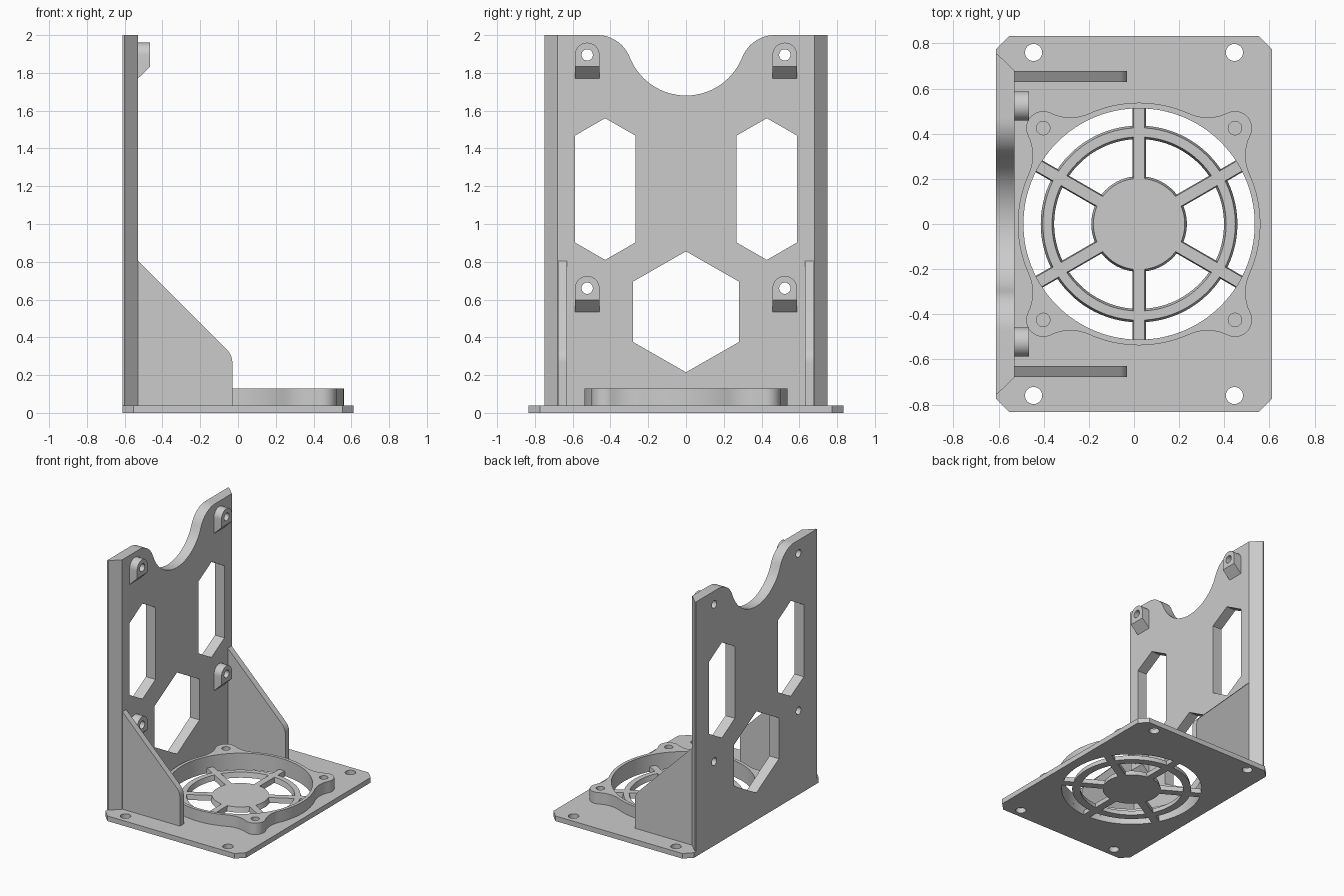
import bpy
import bmesh
from math import sin, cos, pi, radians, atan2, acos, hypot

if "Cube" in bpy.data.objects:
    bpy.data.objects.remove(bpy.data.objects["Cube"], do_unlink=True)

grey = bpy.data.materials.new("light_grey_plastic")
grey.use_nodes = True
GREY = (0.6, 0.6, 0.6, 1)
grey.diffuse_color = GREY
grey.node_tree.nodes["Principled BSDF"].inputs["Base Color"].default_value = GREY


def arc(cx, cy, r, a0, a1, n=16):
    """Points along an arc, angles in radians."""
    return [(cx + r * cos(a0 + (a1 - a0) * i / n), cy + r * sin(a0 + (a1 - a0) * i / n))
            for i in range(n + 1)]


def circle(cx, cy, r, n=32):
    return arc(cx, cy, r, 0, 2 * pi, n)[:-1]


def loft(name, axis, sections):
    """Solid through matching 2D outlines placed at positions along an axis."""
    place = {"x": lambda p, t: (t, p[0], p[1]),
             "y": lambda p, t: (p[0], t, p[1]),
             "z": lambda p, t: (p[0], p[1], t)}[axis]
    bm = bmesh.new()
    loops = [[bm.verts.new(place(p, t)) for p in pts] for t, pts in sections]
    bm.faces.new(loops[0])
    bm.faces.new(loops[-1])
    n = len(loops[0])
    for a, b in zip(loops, loops[1:]):
        for i in range(n):
            j = (i + 1) % n
            bm.faces.new((a[i], a[j], b[j], b[i]))
    bmesh.ops.recalc_face_normals(bm, faces=bm.faces)
    mesh = bpy.data.meshes.new(name)
    bm.to_mesh(mesh)
    bm.free()
    mesh.materials.append(grey)
    ob = bpy.data.objects.new(name, mesh)
    bpy.context.collection.objects.link(ob)
    return ob


def prism(name, axis, lo, hi, pts):
    return loft(name, axis, [(lo, pts), (hi, pts)])


def cut(ob, cutters):
    """Subtract the cutters, bake the result and remove them."""
    for c in cutters:
        c.hide_render = True
        mod = ob.modifiers.new("cut", "BOOLEAN")
        mod.operation = "DIFFERENCE"
        mod.solver = "EXACT"
        mod.object = c
    graph = bpy.context.evaluated_depsgraph_get()
    mesh = bpy.data.meshes.new_from_object(ob.evaluated_get(graph))
    ob.modifiers.clear()
    ob.data = mesh
    for c in cutters:
        bpy.data.objects.remove(c, do_unlink=True)


parts = []
FX = 0.0225          # fan centre
HOLE = 0.5125        # fan opening radius
BASE = 0.04          # base thickness
BACK, FACE = -0.612, -0.53

# Base plate with clipped corners
X, Y, C = 0.612, 0.833, 0.06
base = prism("base_plate", "z", 0, BASE,
             [(-X + C, -Y), (X - C, -Y), (X, -Y + C), (X, Y - C),
              (X - C, Y), (-X + C, Y), (-X, Y - C), (-X, -Y + C)])


def sector(r0, r1, w, k):
    """Opening between two neighbouring spokes of half width w."""
    mid = radians(60 * k)
    a0, a1 = pi / 6 - math_asin(w / r0), pi / 6 - math_asin(w / r1)
    pts = arc(0, 0, r1, mid - a1, mid + a1, 20) + arc(0, 0, r0, mid + a0, mid - a0, 20)
    return [(FX + x, y) for x, y in pts]


def math_asin(v):
    return pi / 2 - acos(v)


# Fan grille openings, slightly tapered, and the screw holes
E = 0.01
cutters = [prism("hole", "z", -0.1, 0.1, circle(sx * 0.445, sy * 0.76, 0.038))
           for sx in (-1, 1) for sy in (-1, 1)]
for k in range(6):
    cutters.append(loft("gap", "z", [
        (-0.001, sector(0.212, 0.376, 0.03, k)), (BASE + 0.001, sector(0.212 - E, 0.376 + E, 0.03 - E / 2, k))]))
    cutters.append(loft("gap", "z", [
        (-0.001, sector(0.436, HOLE, 0.03, k)), (BASE + 0.001, sector(0.436 - E, HOLE, 0.03 - E / 2, k))]))
cut(base, cutters)
parts.append(base)

# Fan frame: round body blended into four screw ears
R, EAR, FIL, POS = 0.5375, 0.075, 0.2, 0.425
D = POS * 2 ** 0.5
da = acos(((R + FIL) ** 2 + D ** 2 - (EAR + FIL) ** 2) / (2 * (R + FIL) * D))
outline = []
for q in range(4):
    m = pi / 4 + q * pi / 2
    ex, ey = D * cos(m), D * sin(m)
    f0 = ((R + FIL) * cos(m - da), (R + FIL) * sin(m - da))
    f1 = ((R + FIL) * cos(m + da), (R + FIL) * sin(m + da))
    e0 = atan2(f0[1] - ey, f0[0] - ex)
    e1 = atan2(f1[1] - ey, f1[0] - ex)
    e1 += 2 * pi if e1 < e0 else 0
    turn = (m - da + pi) - (e0 + pi)
    turn = (turn + pi) % (2 * pi) - pi
    start = m - da + pi
    end = start - turn
    outline += arc(*f0, FIL, start, end, 8)
    outline += arc(ex, ey, EAR, e0, e1, 14)
    outline += arc(*f1, FIL, e1 + pi, e1 + pi - turn, 8)
    outline += arc(0, 0, R, m + da, m + pi / 2 - da, 16)[1:-1]
frame = prism("fan_frame", "z", BASE, 0.13, [(FX + x, y) for x, y in outline])
cutters = [prism("hole", "z", 0, 0.2, circle(FX + sx * POS, sy * POS, 0.03, 24))
           for sx in (-1, 1) for sy in (-1, 1)]
cutters.append(prism("bore", "z", 0, 0.2, circle(FX, 0, HOLE, 120)))
cut(frame, cutters)
parts.append(frame)


# Upright wall with a scooped top and bevelled sides
def wall_outline(half):
    scoop, cy, r = 0.32, 0.47, 0.185
    t = atan2(-r, cy)
    right = arc(cy, 2 - r, r, pi / 2, pi + t, 12)
    bottom = arc(0, 2, scoop, t, -pi - t, 28)[1:-1]
    left = [(-y, z) for y, z in reversed(right)]
    return [(-half, BASE), (half, BASE), (half, 2)] + right + bottom + left + [(-half, 2)]


def hexagon(cy, cz, w, h, shoulder):
    return [(cy, cz + h), (cy + w, cz + shoulder), (cy + w, cz - shoulder),
            (cy, cz - h), (cy - w, cz - shoulder), (cy - w, cz + shoulder)]


wall = loft("upright_wall", "x", [(BACK, wall_outline(0.75)), (BACK + 0.01, wall_outline(0.75)),
                                  (FACE, wall_outline(0.68))])
LUGS = [(s * 0.523, z) for s in (-1, 1) for z in (0.66, 1.895)]
windows = [hexagon(0, 0.535, 0.28, 0.32, 0.16)]
windows += [hexagon(s * 0.428, 1.185, 0.16, 0.375, 0.283) for s in (-1, 1)]
windows += [circle(y, z, 0.03, 24) for y, z in LUGS]
cut(wall, [prism("window", "x", -0.8, -0.4, w) for w in windows])
parts.append(wall)

# Mounting lugs with rounded tops and sloping undersides
for i, (y, z) in enumerate(LUGS):
    def lug_outline(low):
        return arc(y, z, 0.065, 0, pi, 16) + [(y - 0.065, z - low), (y + 0.065, z - low)]
    lug = loft(f"mounting_lug_{i + 1}", "x", [(FACE, lug_outline(0.125)), (-0.465, lug_outline(0.062))])
    cut(lug, [prism("hole", "x", -0.8, -0.4, circle(y, z, 0.03, 24))])
    parts.append(lug)

# Side gussets with a rounded lower shoulder
shoulder = arc(-0.13, 0.265, 0.1, 0, pi / 4, 8)
for side, s in (("left", 1), ("right", -1)):
    parts.append(prism(f"gusset_{side}", "y", s * 0.63, s * 0.678,
                       [(FACE, BASE), (-0.03, BASE)] + shoulder + [(FACE, 0.805)]))

# Smooth curved walls, keep edges sharp
bpy.ops.object.select_all(action="DESELECT")
for ob in parts:
    ob.select_set(True)
bpy.context.view_layer.objects.active = parts[0]
bpy.ops.object.shade_smooth_by_angle(angle=radians(30))
